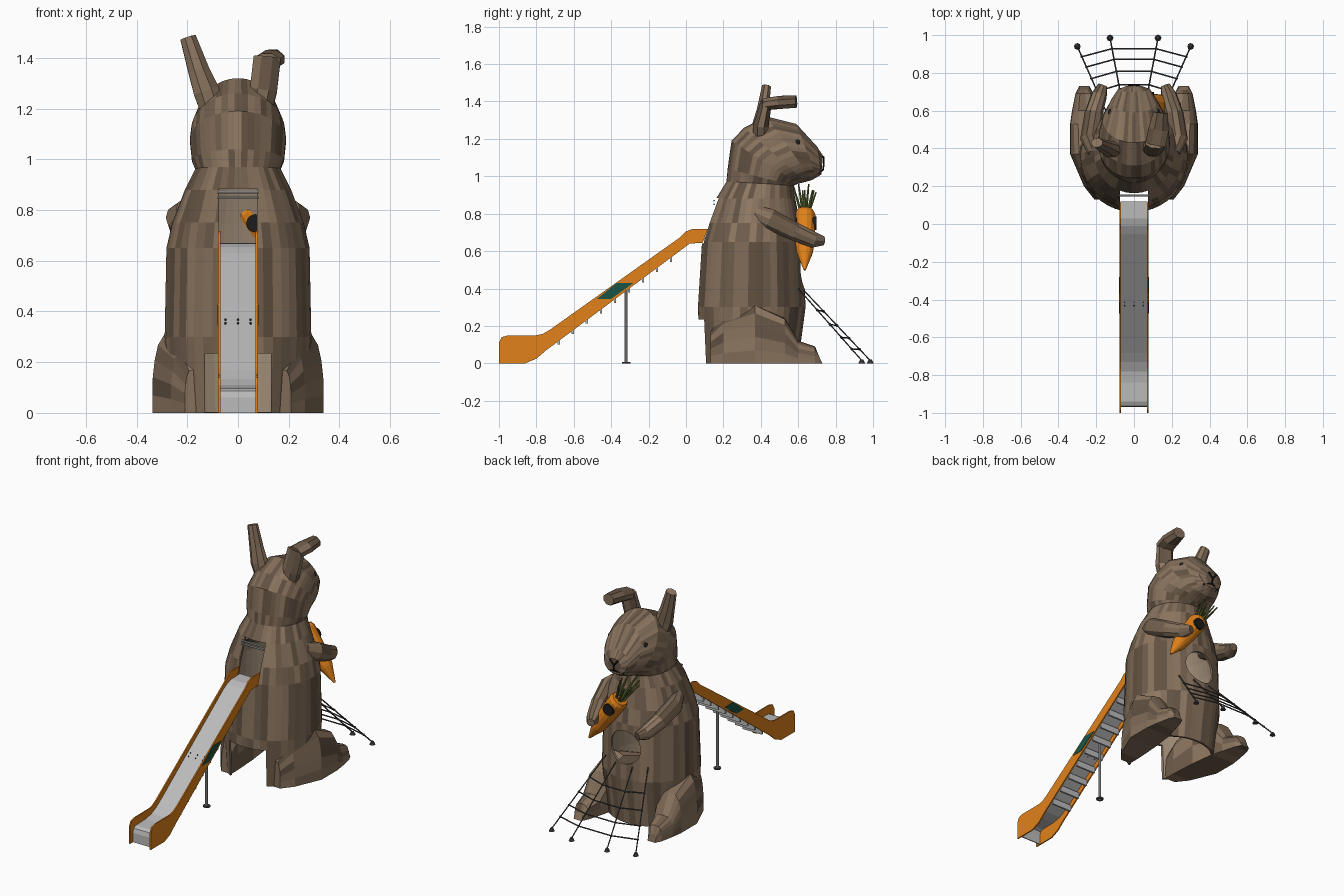
import bpy, bmesh, math, random
from mathutils import Vector as V

if "Cube" in bpy.data.objects:
    bpy.data.objects.remove(bpy.data.objects["Cube"])

random.seed(4)


def mat(name, r, g, b):
    m = bpy.data.materials.new(name)
    m.diffuse_color = (r, g, b, 1)
    m.use_nodes = True
    m.node_tree.nodes["Principled BSDF"].inputs["Base Color"].default_value = m.diffuse_color
    return m


WOOD = [mat("wood_%d" % i, .27 * k, .185 * k, .12 * k) for i, k in enumerate((1.0, .8, .6, .45, .9))]
INSIDE = mat("inside_wood", .32, .24, .17)
ORANGE = [mat("orange", .75, .22, .01)]
GREEN = [mat("panel_green", .01, .09, .06)]
LEAF = [mat("leaf", .1, .14, .03)]
BLACK = [mat("black", .012, .012, .012)]
STEEL = [mat("steel", .5, .5, .5)]
ROPE = [mat("rope", .06, .06, .065)]


def finish(name, bm, mats, smooth=False):
    bmesh.ops.recalc_face_normals(bm, faces=bm.faces)
    me = bpy.data.meshes.new(name)
    for m in mats:
        me.materials.append(m)
    for f in bm.faces:
        f.smooth = smooth
        if mats is not None and len(mats) > 1:
            f.material_index = random.randrange(len(WOOD))
    bm.to_mesh(me)
    bm.free()
    ob = bpy.data.objects.new(name, me)
    bpy.context.collection.objects.link(ob)
    return ob


def loft(name, rings, mats, caps=True, closed=True):
    """Skin a list of equally long point rings, one face per plank."""
    bm = bmesh.new()
    rows = [[bm.verts.new(p) for p in r] for r in rings]
    n = len(rows[0])
    for a, b in zip(rows, rows[1:]):
        for i in range(n if closed else n - 1):
            j = (i + 1) % n
            bm.faces.new((a[i], a[j], b[j], b[i]))
    if caps:
        bm.faces.new(rows[0])
        bm.faces.new(rows[-1])
    return finish(name, bm, mats)


def oval(yb, zb, yf, zf, hw, n=44):
    """Oval ring spanning a back point and a front point in the side view."""
    c, h = V((0, (yb + yf) / 2, (zb + zf) / 2)), V((0, (yf - yb) / 2, (zf - zb) / 2))
    return [c + h * math.cos(t) + V((hw * math.sin(t), 0, 0))
            for t in (2 * math.pi * (i + .5) / n for i in range(n))]


def sweep(name, path, sizes, mats, n=8, side=V((1, 0, 0)), turn=0):
    """Tapered limb along a path; each size is (half width, half depth)."""
    pts, rings = [V(p) for p in path], []
    for i, p in enumerate(pts):
        d = (pts[min(i + 1, len(pts) - 1)] - pts[max(i - 1, 0)]).normalized()
        v = d.cross(side).normalized()
        u = v.cross(d)
        a, b = sizes[i]
        rings.append([p + u * a * math.cos(t) + v * b * math.sin(t)
                      for t in (2 * math.pi * (k + turn) / n for k in range(n))])
    return loft(name, rings, mats)


def rod(name, a, b, r, mats, n=6, r2=None):
    side = V((1, 0, 0)) if abs((V(b) - V(a)).normalized().x) < .9 else V((0, 1, 0))
    r2 = r if r2 is None else r2
    return sweep(name, (a, b), ((r, r), (r2, r2)), mats, n, side)


def box(name, lo, hi, mats):
    x0, y0, z0 = lo
    x1, y1, z1 = hi
    return loft(name, [[(x0, y0, z), (x1, y0, z), (x1, y1, z), (x0, y1, z)] for z in (z0, z1)], mats)


def slab(name, prof, x0, x1, mats):
    return loft(name, [[(x, y, z) for y, z in prof] for x in (x0, x1)], mats)


# hollow body with doorway, belly hole and bottom gap
body = loft("body_shell", [oval(b, z, f, z, w) for z, b, f, w in (
    (0, .075, .60, .27), (.3, .063, .64, .29), (.65, .085, .625, .283), (.75, .115, .61, .26),
    (.88, .16, .585, .21), (.97, .215, .57, .165))], WOOD + [INSIDE], caps=False)
sol = body.modifiers.new("thickness", 'SOLIDIFY')
sol.thickness, sol.offset, sol.material_offset = .015, -1, len(WOOD)
cutters = [box("door_cutter", (-.075, -.1, .64), (.075, .3, .885), WOOD[:1]),
           box("gap_cutter", (-.13, -.1, -.1), (.13, .3, .235), WOOD[:1]),
           rod("belly_cutter", (0, .45, .5), (0, .8, .5), .105, WOOD[:1], 28)]
for c in cutters:
    c.hide_render = True
    c.display_type = 'WIRE'
    m = body.modifiers.new("cut", 'BOOLEAN')
    m.object, m.operation, m.solver = c, 'DIFFERENCE', 'EXACT'
dg = bpy.context.evaluated_depsgraph_get()
cut_mesh = bpy.data.meshes.new_from_object(body.evaluated_get(dg))
body.modifiers.clear()
body.data = cut_mesh
for c in cutters:
    bpy.data.objects.remove(c)
for z in (.85, .87):
    rod("door_bar", (-.08, .15, z), (.08, .15, z), .005, STEEL)

# head, planks running from the neck over the skull to the nose
loft("head", [oval(*r) for r in (
    (.215, .96, .57, .945, .165), (.222, 1.04, .575, .95, .182), (.243, 1.19, .60, .96, .19),
    (.31, 1.26, .64, .97, .185), (.43, 1.32, .675, .98, .165), (.59, 1.28, .70, .995, .125),
    (.70, 1.16, .725, 1.01, .085), (.732, 1.11, .725, 1.03, .045))], WOOD)

# face
for s in (-1, 1):
    bm = bmesh.new()
    bmesh.ops.create_uvsphere(bm, u_segments=14, v_segments=8, radius=.027)
    bmesh.ops.translate(bm, vec=(s * .112, .59, 1.175), verts=bm.verts)
    finish("eye", bm, BLACK, True)
    rod("nose_line", (0, .737, 1.07), (s * .03, .735, 1.105), .005, BLACK)
    rod("mouth_line", (0, .733, 1.035), (s * .055, .712, 1.02), .005, BLACK)
rod("nose_stem", (0, .737, 1.07), (0, .733, 1.035), .005, BLACK)

# one upright ear and one folded ear
sweep("upright_ear", ((-.09, .40, 1.16), (-.125, .395, 1.27), (-.155, .41, 1.35), (-.197, .43, 1.48)),
      ((.05, .045), (.055, .045), (.045, .035), (.034, .026)), WOOD, 8, turn=.5)
sweep("folded_ear_base", ((.08, .40, 1.16), (.10, .40, 1.27), (.115, .43, 1.40)),
      ((.05, .045), (.058, .045), (.058, .032)), WOOD, 8, turn=.5)
sweep("folded_ear_tip", ((.113, .42, 1.385), (.13, .50, 1.395), (.14, .59, 1.40)),
      ((.058, .035), (.058, .038), (.042, .036)), WOOD, 8, turn=.5)

# hind legs with feet: an arch section changed along y
ARCH = ((0, 0), (0, .4), (.02, .75), (.2, .95), (.45, 1), (.75, .98), (.88, .85), (.95, .66), (.99, .45), (1, .22), (1, 0))
LEG = ((.13, .14, .21, .17), (.20, .14, .265, .25), (.37, .15, .338, .315), (.53, .17, .338, .24),
       (.60, .19, .328, .12), (.69, .215, .31, .09), (.73, .235, .29, .04))
for s in (-1, 1):
    loft("hind_leg", [[(s * (a + (b - a) * u), y - (.02 * v if y > .7 else 0), h * v) for u, v in ARCH]
                      for y, a, b, h in LEG], WOOD)
    # arms
    sweep("arm", ((s * .21, .38, .80), (s * .235, .45, .77), (s * .215, .58, .705), (s * .185, .68, .66),
                  (s * .165, .735, .655)),
          ((.035, .045), (.05, .058), (.048, .052), (.042, .045), (.025, .025)), WOOD, 10)

# carrot with leaves and a spy tube through it
top, tip = V((.025, .635, .81)), V((.245, .635, .50))
ax = tip - top
sweep("carrot", [top + ax * t for t in (0, .06, .4, .68, .72, 1)],
      [(r, r) for r in (.048, .058, .054, .045, .042, .006)], ORANGE, 14, V((0, 1, 0)))
for i in range(9):
    a = i * 2.4
    base = top + V((.022 * math.cos(a), .022 * math.sin(a), .01 * math.cos(a)))
    end = base - ax.normalized() * (.10 + .02 * (i % 3)) + V((.035 * math.cos(a), .04 * math.sin(a), .025))
    rod("carrot_leaf", base, end, .008, LEAF, 5, .004)
eye_hole = top + ax * .2
rod("spy_tube", eye_hole + V((0, -.064, 0)), eye_hole + V((0, .064, 0)), .036, BLACK, 16)

# slide: side panels, bed, cross bars, support post
PANEL = ((-1, 0), (-1, .11), (-.985, .14), (-.95, .15), (-.80, .15), (-.765, .158), (-.73, .178), (-.03, .675),
         (.0, .705), (.03, .717), (.115, .717), (.09, .645), (.02, .64), (-.75, .068), (-.80, .025), (-.86, 0))
for s in (-1, 1):
    slab("slide_side", PANEL, s * .07, s * .078, ORANGE)
    slab("slide_badge", ((-.475, .345), (-.40, .345), (-.28, .43), (-.37, .43)), s * .077, s * .0805, GREEN)
BED = ((.12, .667), (.03, .665), (-.01, .652), (-.05, .628), (-.68, .165), (-.73, .132), (-.78, .108),
       (-.84, .097), (-.94, .094), (-.96, .085), (-.967, .06), (-.967, 0))
bed = loft("slide_bed", [[(x, y, z) for y, z in BED] for x in (-.071, .071)], STEEL, caps=False, closed=False)
sol = bed.modifiers.new("thickness", 'SOLIDIFY')
sol.thickness, sol.offset = .006, 0
for i in range(9):
    y = -.08 - i * .075
    z = .60 + (y + .05) * .735
    box("slide_cross_bar", (-.07, y - .006, z - .035), (.07, y + .006, z + .005), STEEL)
for x in (-.05, 0, .05):
    for y in (-.41, -.43):
        z = .628 + (y + .05) * .735
        rod("bolt", (x, y, z - .005), (x, y - .004, z + .008), .004, ROPE)
rod("slide_post", (0, -.32, 0), (0, -.32, .42), .008, STEEL, 10)
rod("post_foot", (0, -.32, 0), (0, -.32, .008), .022, ROPE, 12)

# climbing net fanning out from the belly hole to ground anchors
tops = [V(p) for p in ((-.15, .60, .40), (-.06, .63, .39), (.06, .63, .39), (.15, .60, .40))]
ends = [V(p) for p in ((-.30, .94, .015), (-.127, .985, .015), (.127, .985, .015), (.30, .94, .015))]
for a, b in zip(tops, ends):
    rod("net_rope", a, b, .004, ROPE)
    rod("net_anchor", (b.x, b.y, 0), (b.x, b.y, .02), .018, ROPE, 8, .008)
for t in (.3, .5, .68, .84):
    row = [a.lerp(b, t) for a, b in zip(tops, ends)]
    for p, q in zip(row, row[1:]):
        rod("net_cross_rope", p, q, .004, ROPE)
    for p in row:
        bm = bmesh.new()
        bmesh.ops.create_icosphere(bm, subdivisions=1, radius=.008)
        bmesh.ops.translate(bm, vec=p, verts=bm.verts)
        finish("net_knot", bm, ROPE)
